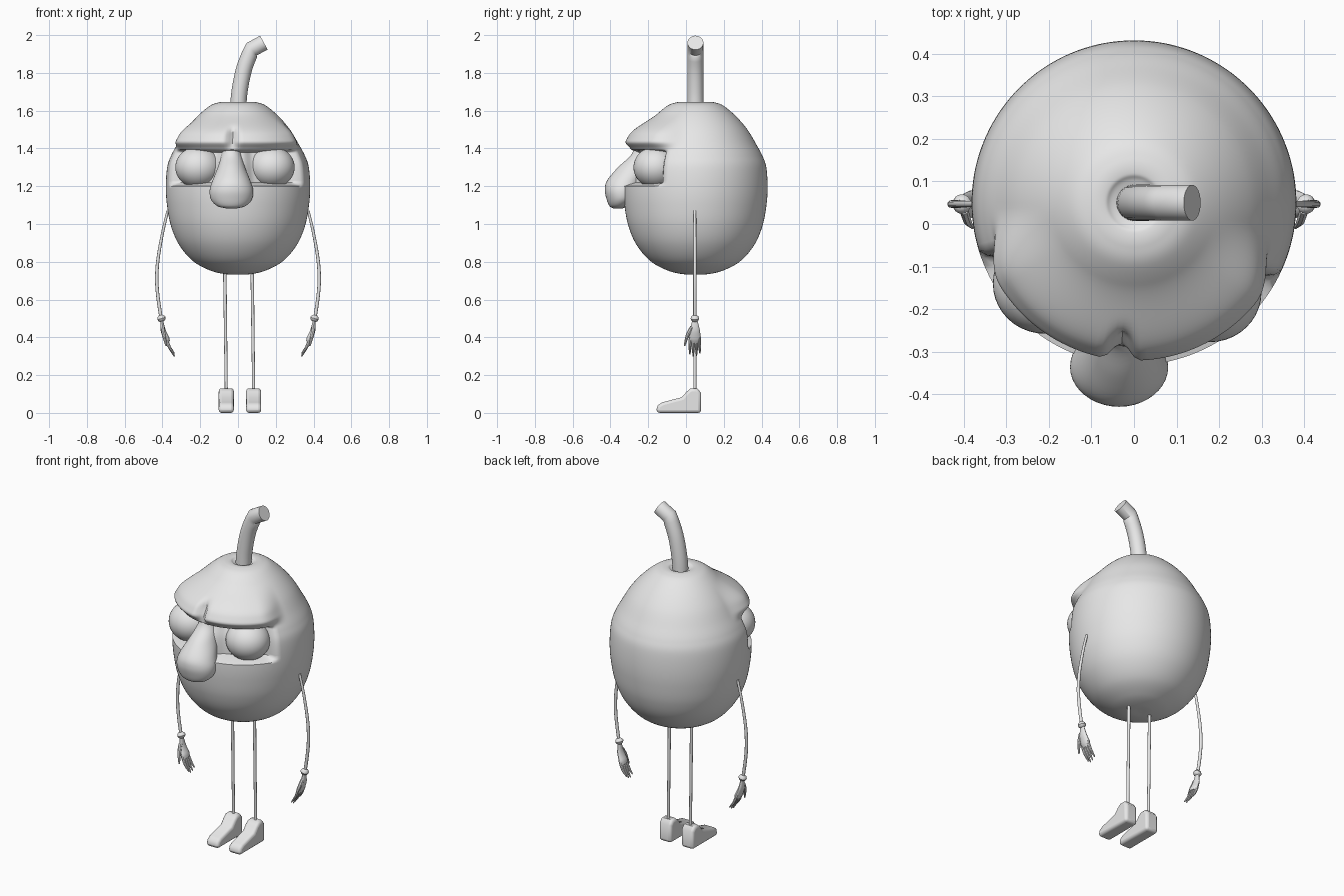
import bpy, bmesh
from math import sin, cos, pi, atan2, degrees
from mathutils import Vector

cube = bpy.data.objects.get("Cube")
if cube:
    bpy.data.objects.remove(cube, do_unlink=True)

AXIS_Y = 0.05
grey = bpy.data.materials.new("plain grey")
grey.use_nodes = True
COLOUR = (0.8, 0.8, 0.8, 1)
grey.diffuse_color = COLOUR
grey.node_tree.nodes["Principled BSDF"].inputs["Base Color"].default_value = COLOUR


def finish(name, bm, angle=40):
    """Turn a bmesh into a shaded, coloured object."""
    bmesh.ops.recalc_face_normals(bm, faces=bm.faces)
    mesh = bpy.data.meshes.new(name)
    bm.to_mesh(mesh)
    bm.free()
    obj = bpy.data.objects.new(name, mesh)
    bpy.context.collection.objects.link(obj)
    mesh.materials.append(grey)
    bpy.ops.object.select_all(action="DESELECT")
    obj.select_set(True)
    bpy.context.view_layer.objects.active = obj
    bpy.ops.object.shade_smooth_by_angle(angle=angle * pi / 180)
    return obj


def skin(name, rings, angle=40):
    """Bridge a list of closed rings and cap both ends."""
    bm = bmesh.new()
    loops = [[bm.verts.new(p) for p in ring] for ring in rings]
    n = len(loops[0])
    for a, b in zip(loops, loops[1:]):
        for i in range(n):
            j = (i + 1) % n
            bm.faces.new((a[i], a[j], b[j], b[i]))
    bm.faces.new(loops[0])
    bm.faces.new(loops[-1])
    return finish(name, bm, angle)


def spline(points, steps):
    """Smooth path through points of any dimension."""
    p = [Vector(q) for q in points]
    p = [p[0] * 2 - p[1]] + p + [p[-1] * 2 - p[-2]]
    out = []
    for a, b, c, d in zip(p, p[1:], p[2:], p[3:]):
        for k in range(steps):
            t = k / steps
            out.append((b * 2 + (c - a) * t + (a * 2 - b * 5 + c * 4 - d) * t**2
                        + (b * 3 - a - c * 3 + d) * t**3) / 2)
    return out + [p[-2]]


def tube(name, path, radii, flat=1.0, sides=12):
    """Tube along a path; flat squashes it across the y direction."""
    path = [Vector(q) for q in path]
    rings = []
    for i, c in enumerate(path):
        t = (path[min(i + 1, len(path) - 1)] - path[max(i - 1, 0)]).normalized()
        u = t.cross(Vector((0, 1, 0))).normalized()
        v = t.cross(u)
        f = i / (len(path) - 1) * (len(radii) - 1)
        k = min(int(f), len(radii) - 2)
        r = radii[k] + (radii[k + 1] - radii[k]) * (f - k)
        rings.append([c + u * (r * flat * cos(2 * pi * s / sides))
                      + v * (r * sin(2 * pi * s / sides)) for s in range(sides)])
    return skin(name, rings)


def ramp(a, b, x):
    t = max(0.0, min(1.0, (x - a) / (b - a)))
    return t * t * (3 - 2 * t)


def face_relief(angle, z):
    """Radial push for brows (out) and eye sockets (in); angle 0 is the front."""
    outer = 62 if angle > 0 else 70
    side = abs(angle)
    brow = ramp(1.385, 1.44, z) * (1 - ramp(1.47, 1.59, z)) * (1 - ramp(outer - 12, outer + 18, side))
    groove = 1 - 0.75 * (1 - ramp(0, 7, abs(angle + 5))) * (1 - ramp(1.47, 1.54, z))
    socket = ramp(1.203, 1.22, z) * (1 - ramp(1.376, 1.395, z)) * (1 - ramp(outer - 8, outer + 3, side))
    bridge = 0.6 + 0.4 * ramp(8, 22, abs(angle + 5))
    return 0.058 * brow * groove - 0.085 * socket * bridge


# Body: pear-shaped lathe with brows and sockets pushed into its front
profile = [(0.002, 0.733), (0.07, 0.735), (0.15, 0.755), (0.24, 0.805), (0.312, 0.89), (0.355, 0.99),
           (0.376, 1.1), (0.382, 1.2), (0.375, 1.3), (0.355, 1.36), (0.323, 1.42), (0.275, 1.5),
           (0.215, 1.57), (0.15, 1.625), (0.105, 1.643), (0.07, 1.645), (0.05, 1.635), (0.002, 1.62)]
SEG = 144
rings = []
for r, z in spline(profile, 10):
    ring = []
    for s in range(SEG):
        a = 2 * pi * s / SEG - pi
        rr = max(r, 0.002) + face_relief(degrees(a), z) * ramp(0, 0.1, r)
        ring.append((rr * sin(a), AXIS_Y - rr * cos(a), z))
    rings.append(ring)
skin("body", rings, 60)

# Nose: drooping teardrop, each row is height, half width, centre y, half depth
nose_rows = [(1.083, 0.03, -0.36, 0.025), (1.095, 0.075, -0.355, 0.05), (1.13, 0.108, -0.34, 0.08),
             (1.18, 0.115, -0.335, 0.095), (1.23, 0.1, -0.32, 0.098), (1.3, 0.072, -0.27, 0.09),
             (1.36, 0.055, -0.23, 0.065), (1.41, 0.045, -0.22, 0.05)]
skin("nose", [[(-0.035 + w * cos(2 * pi * s / 40), y + d * sin(2 * pi * s / 40), z) for s in range(40)]
              for z, w, y, d in spline(nose_rows, 5)], 60)

# Eyes
for name, x, y in (("left_eye", 0.178, -0.16), ("right_eye", -0.21, -0.14)):
    bm = bmesh.new()
    bmesh.ops.create_uvsphere(bm, u_segments=40, v_segments=24, radius=1)
    for v in bm.verts:
        v.co = Vector((x + v.co.x * 0.122, y + v.co.y * 0.118, 1.3 + v.co.z * 0.11))
    finish(name, bm)

# Stem with a kinked, flat-cut tip
stem = spline([(0.0, AXIS_Y, 1.6), (0.008, AXIS_Y, 1.7), (0.032, AXIS_Y, 1.82), (0.072, AXIS_Y, 1.925)], 4)
tube("stem", stem + [Vector((0.137, AXIS_Y, 1.96))], [0.043, 0.042], sides=32)

# Limbs
for side, s in (("left", 1), ("right", -1)):
    def at(x, y, z):
        return (s * x, y, z)

    # Arm, cuff and hand
    arm = [at(x, 0.047, z) for x, z in ((0.372, 1.07), (0.4, 0.95), (0.424, 0.81), (0.43, 0.7),
                                        (0.422, 0.6), (0.405, 0.49))]
    tube(side + "_arm", spline(arm, 5), [0.007, 0.009, 0.009])
    cuff = [at(0.41, 0.047, 0.517), at(0.408, 0.047, 0.51), at(0.405, 0.047, 0.5),
            at(0.402, 0.047, 0.49), at(0.4, 0.047, 0.484)]
    tube(side + "_cuff", cuff, [0.01, 0.019, 0.023, 0.019, 0.01], sides=16)
    palm = [at(0.403, 0.047, 0.49), at(0.397, 0.047, 0.44), at(0.38, 0.047, 0.395), at(0.372, 0.047, 0.375)]
    tube(side + "_palm", spline(palm, 4), [0.014, 0.026, 0.033, 0.026], flat=0.5, sides=16)
    for i in range(4):
        dy = (i - 1.5) * 0.017
        drop = 0.012 * abs(i - 1.3)
        finger = [at(0.385, 0.047 + dy * 0.9, 0.4), at(0.364, 0.047 + dy, 0.35),
                  at(0.337, 0.047 + dy * 1.05, 0.295 + drop)]
        tube(f"{side}_finger_{i + 1}", spline(finger, 4), [0.009, 0.009, 0.007, 0.003], sides=8)
    thumb = [at(0.4, 0.032, 0.455), at(0.392, 0.008, 0.41), at(0.38, -0.008, 0.355)]
    tube(side + "_thumb", spline(thumb, 4), [0.011, 0.01, 0.004], sides=8)

    # Leg
    foot_x = 0.083 if s > 0 else -0.062
    tube(side + "_leg", [(foot_x - 0.008, 0.047, 0.76), (foot_x, 0.047, 0.11)], [0.009, 0.008])

    # Shoe: extruded side profile with rounded edges
    outline = [(0.08, 0), (0.08, 0.105), (0.06, 0.13), (0.025, 0.13), (0.003, 0.112), (-0.022, 0.083),
               (-0.125, 0.056), (-0.15, 0.04), (-0.156, 0.018), (-0.154, 0)]
    shoe = skin(side + "_shoe", [[(foot_x + dx, y, z) for y, z in outline] for dx in (-0.04, 0.04)], 50)
    bevel = shoe.modifiers.new("rounding", "BEVEL")
    bevel.width = 0.016
    bevel.segments = 3
    bevel.limit_method = "ANGLE"
    bevel.angle_limit = 70 * pi / 180
